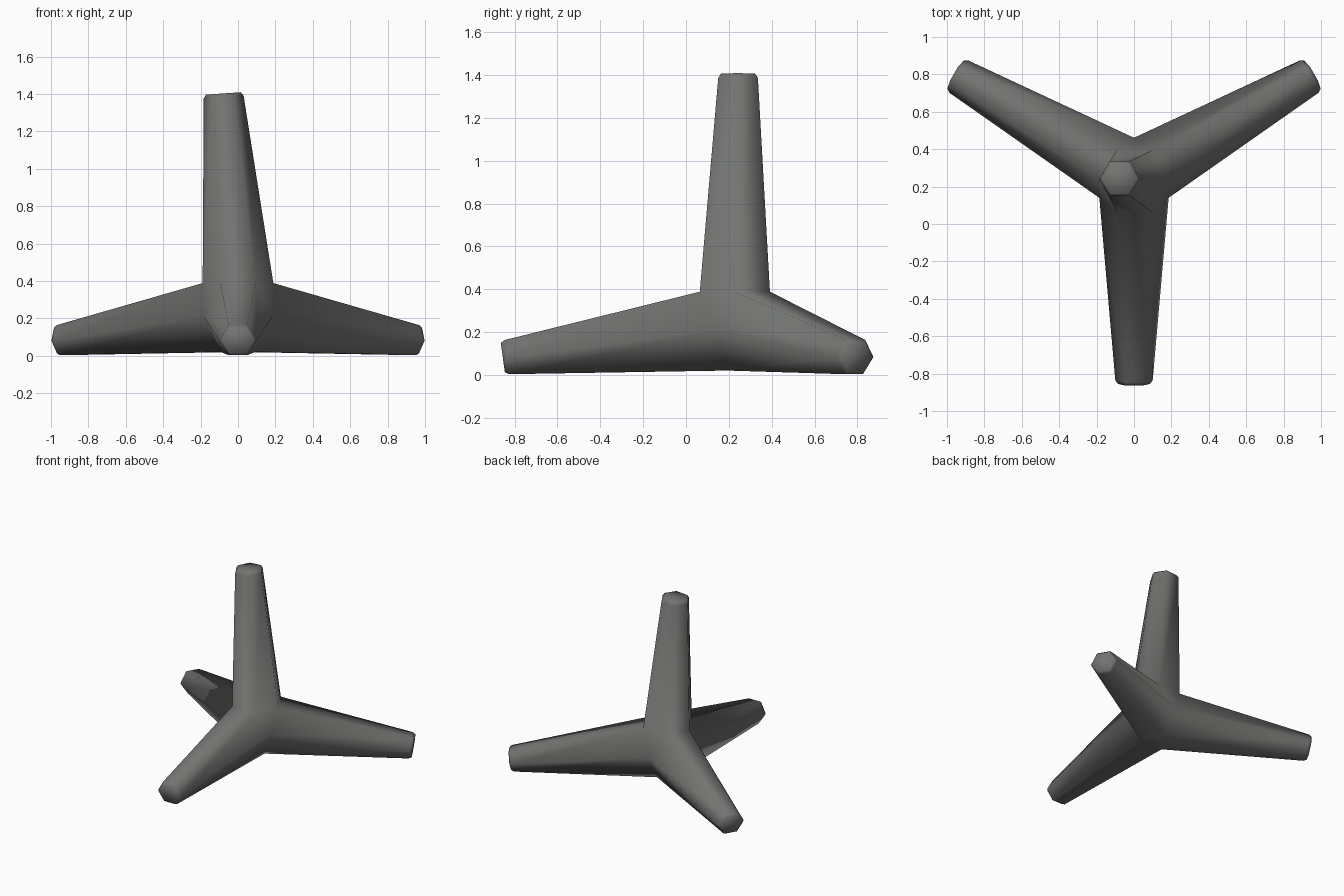
import bpy, bmesh
from math import sin, cos, radians
from mathutils import Vector

if "Cube" in bpy.data.objects:
    bpy.data.objects.remove(bpy.data.objects["Cube"])

bm = bmesh.new()
CENTRE = Vector((0, 0.247, 0))


def polar(r, deg, z, c=CENTRE):
    return bm.verts.new((c.x + r * cos(radians(deg)), c.y + r * sin(radians(deg)), z))


def leg(base, tip, side, up, out, angles, r, squash=1.0):
    """Tapered six-sided leg from a core ring to a tip with a small chamfer."""
    rings = [base]
    for radius, back in ((r, 0.02), (r - 0.014, 0.0)):
        rings.append([bm.verts.new(tip - out * back
                                   + side * radius * cos(radians(a))
                                   + up * radius * squash * sin(radians(a)))
                      for a in angles])
    for a, b in zip(rings, rings[1:]):
        for i in range(6):
            j = (i + 1) % 6
            bm.faces.new((a[i], a[j], b[j], b[i]))
    bm.faces.new(rings[-1])


# Core: a truncated tetrahedron with one hexagon for each leg
top = [polar(0.189, 60 * i, 0.389, Vector((0, 0.228, 0))) for i in range(6)]
mid = [polar(0.214, -30 + 120 * k, 0.21) for k in range(3)]
low = [polar(0.108, -30 + 120 * k, 0.021) for k in range(3)]
bm.faces.new(low)
for k in range(3):
    t = 5 + 2 * k
    bm.faces.new((top[t % 6], top[(t + 1) % 6], mid[k]))

# Three ground legs
tilt = radians(8)
for k in range(3):
    a = radians(-90 + 120 * k)
    d, s = Vector((cos(a), sin(a), 0)), Vector((-sin(a), cos(a), 0))
    z = Vector((0, 0, 1))
    up = d * sin(tilt) + z * cos(tilt)
    out = d * cos(tilt) - z * sin(tilt)
    ring = [top[(4 + 2 * k) % 6], top[(5 + 2 * k) % 6], mid[k], low[k], low[k - 1], mid[k - 1]]
    leg(ring, CENTRE + d * 1.102 + z * 0.081, s, up, out,
        (120, 60, 0, -60, -120, 180), 0.1, 0.93)

# Upright leg, leaning slightly to the left
lean = radians(4)
leg(top, Vector((-0.078, 0.243, 1.403)), Vector((cos(lean), 0, sin(lean))),
    Vector((0, 1, 0)), Vector((-sin(lean), 0, cos(lean))),
    [60 * i for i in range(6)], 0.107)

bmesh.ops.recalc_face_normals(bm, faces=bm.faces)
mesh = bpy.data.meshes.new("tetrapod_block")
bm.to_mesh(mesh)
bm.free()
block = bpy.data.objects.new("tetrapod_block", mesh)
bpy.context.collection.objects.link(block)

# Dark grey concrete
mat = bpy.data.materials.new("dark grey concrete")
mat.diffuse_color = (0.17, 0.175, 0.165, 1)
mat.use_nodes = True
mat.node_tree.nodes["Principled BSDF"].inputs["Base Color"].default_value = mat.diffuse_color
mesh.materials.append(mat)

bpy.context.view_layer.objects.active = block
block.select_set(True)
bpy.ops.object.shade_smooth_by_angle(angle=radians(65))
